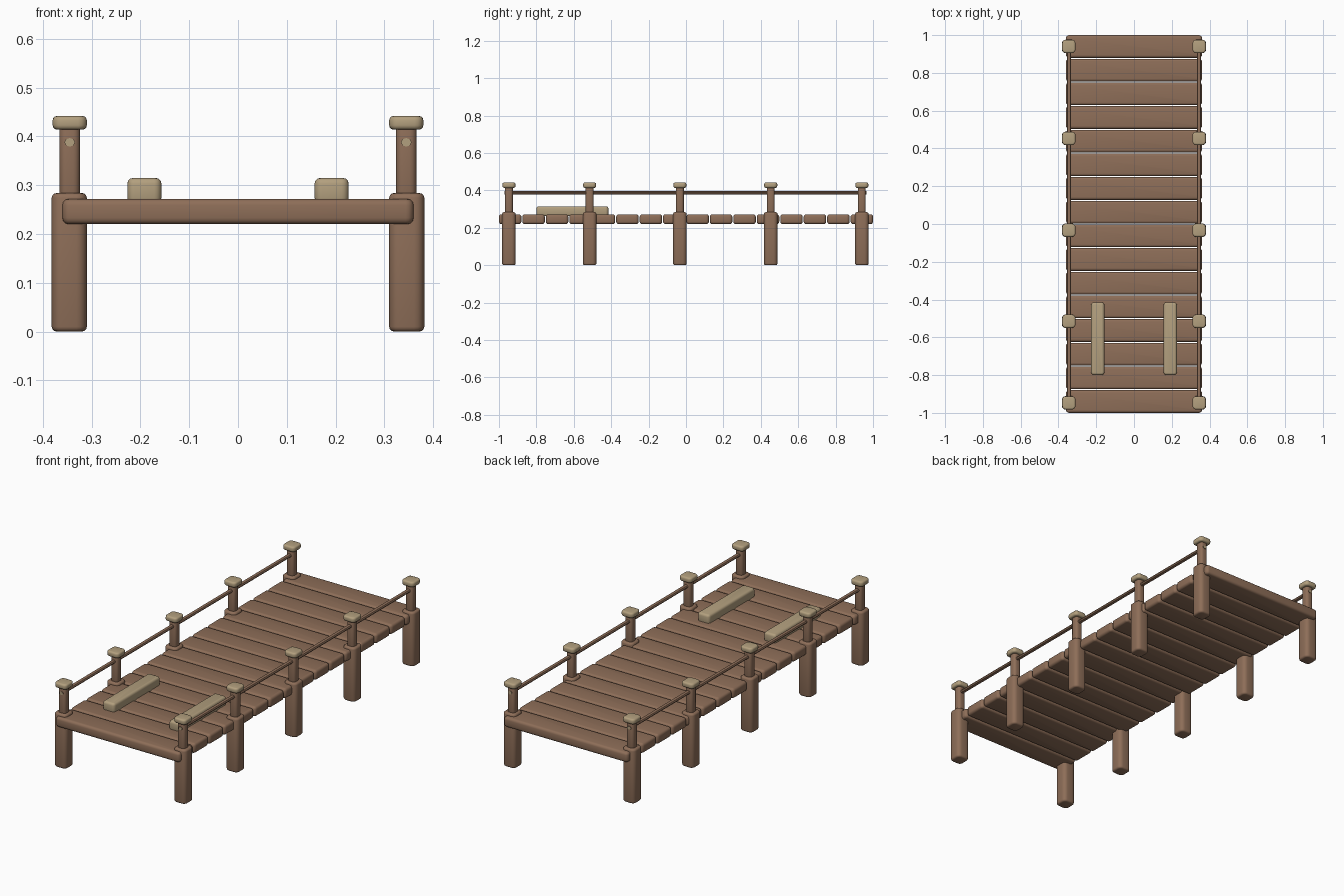
import bpy, bmesh, math
from mathutils import Vector

if "Cube" in bpy.data.objects:
    bpy.data.objects.remove(bpy.data.objects["Cube"], do_unlink=True)


def material(name, rgb):
    mat = bpy.data.materials.new(name)
    mat.use_nodes = True
    mat.diffuse_color = (*rgb, 1)
    mat.node_tree.nodes["Principled BSDF"].inputs["Base Color"].default_value = (*rgb, 1)
    return mat


brown = material("brown wood", (0.27, 0.156, 0.098))
tan = material("pale wood", (0.45, 0.35, 0.21))


def finish(name, bm, mats):
    mesh = bpy.data.meshes.new(name)
    bm.to_mesh(mesh)
    bm.free()
    for mat in mats:
        mesh.materials.append(mat)
    obj = bpy.data.objects.new(name, mesh)
    bpy.context.collection.objects.link(obj)
    bpy.ops.object.select_all(action="DESELECT")
    obj.select_set(True)
    bpy.context.view_layer.objects.active = obj
    bpy.ops.object.shade_smooth_by_angle(angle=math.radians(40))
    return obj


def rounded_box(name, low, high, corner, rim, mat):
    """Box with rounded upright corners and softened top and bottom rims."""
    low, high = Vector(low), Vector(high)
    bm = bmesh.new()
    bmesh.ops.create_cube(bm, size=1)
    for v in bm.verts:
        v.co = (low + high) / 2 + v.co * (high - low)
    upright = [e for e in bm.edges
               if abs(e.verts[0].co.z - e.verts[1].co.z) > 0.001]
    bmesh.ops.bevel(bm, geom=upright, offset=corner, segments=4,
                    profile=0.5, affect="EDGES")
    rims = [e for e in bm.edges
            if abs(e.verts[0].co.z - e.verts[1].co.z) < 0.001]
    bmesh.ops.bevel(bm, geom=rims, offset=rim, segments=3,
                    profile=0.5, affect="EDGES")
    return finish(name, bm, [mat])


def column(name, x, y, half, z0, z1, corner, rim, mat):
    return rounded_box(name, (x - half, y - half, z0), (x + half, y + half, z1),
                       corner, rim, mat)


# Deck planks
PLANKS, PLANK_LENGTH = 16, 0.12
pitch = (2 - PLANK_LENGTH) / (PLANKS - 1)
for i in range(PLANKS):
    y = -1 + i * pitch
    rounded_box(f"plank_{i + 1}", (-0.36, y, 0.22), (0.36, y + PLANK_LENGTH, 0.272),
                0.016, 0.013, brown)

# Piles, railing posts, caps and rails on both sides
for side, sx in (("left", 1), ("right", -1)):
    x = sx * 0.345
    for i, y in enumerate((-0.947, -0.515, -0.033, 0.453, 0.94)):
        column(f"{side}_pile_{i + 1}", sx * 0.346, y, 0.036, 0, 0.284, 0.021, 0.01, brown)
        column(f"{side}_post_{i + 1}", x, y, 0.021, 0.27, 0.42, 0.014, 0.003, brown)
        column(f"{side}_cap_{i + 1}", x, y, 0.035, 0.414, 0.442, 0.018, 0.009, tan)

    # Handrail with pale cut ends
    bm = bmesh.new()
    bmesh.ops.create_cone(bm, cap_ends=True, segments=8, radius1=0.011,
                          radius2=0.011, depth=1.935)
    for v in bm.verts:
        v.co = Vector((x + v.co.x, v.co.z - 0.0035, 0.388 + v.co.y * 0.8))
    bm.normal_update()
    bmesh.ops.recalc_face_normals(bm, faces=bm.faces)
    for f in bm.faces:
        f.material_index = int(abs(f.normal.y) > 0.9)
    finish(f"{side}_handrail", bm, [brown, tan])

    # Loose beam lying on the deck
    xb = sx * 0.192
    rounded_box(f"{side}_beam", (xb - 0.035, -0.8, 0.262), (xb + 0.035, -0.415, 0.315),
                0.015, 0.012, tan)
